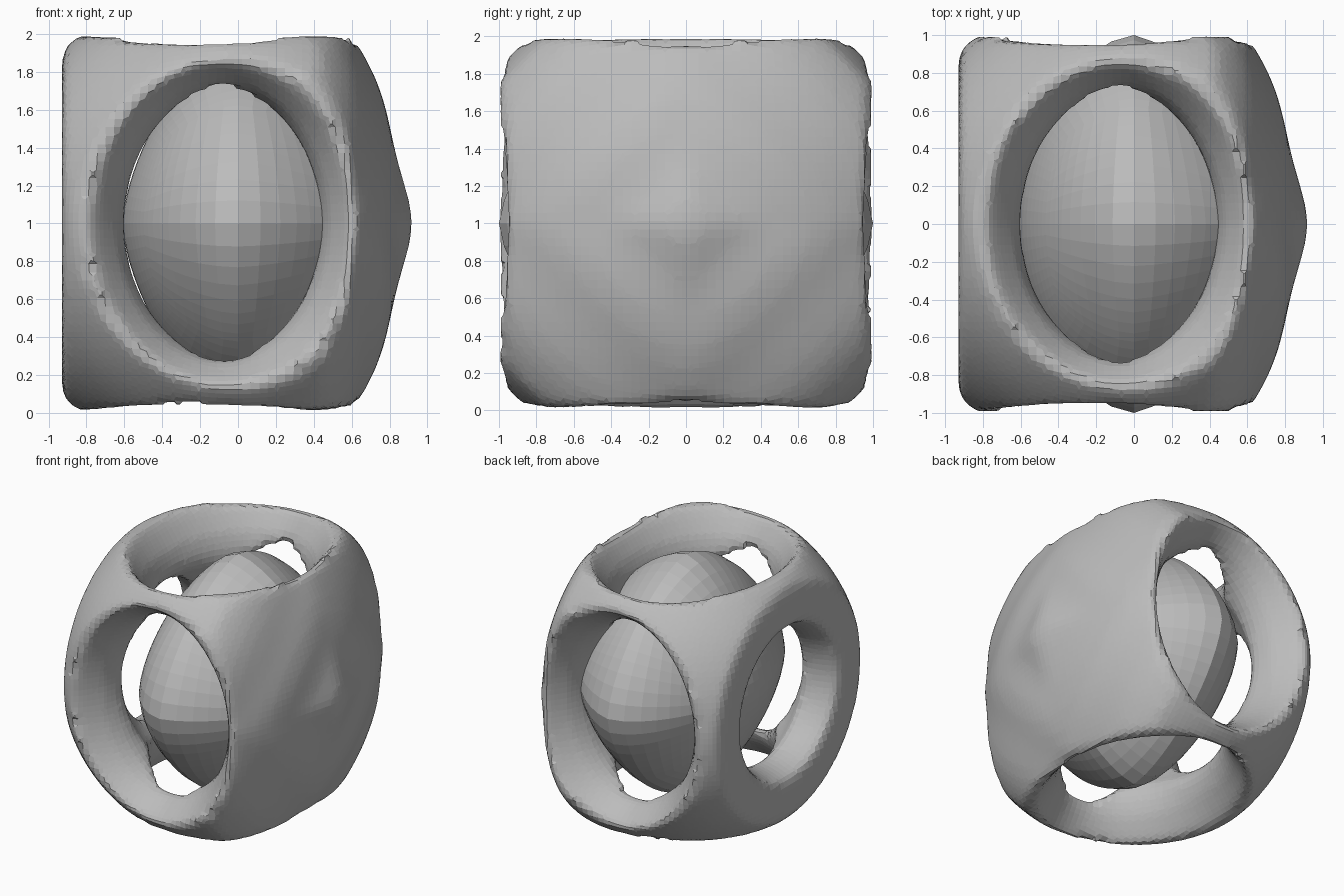
import bpy, bmesh, math
from mathutils import Vector, Matrix

if "Cube" in bpy.data.objects:
    bpy.data.objects.remove(bpy.data.objects["Cube"])

MID = Vector((0, 0, 1))
grey = bpy.data.materials.new("light_grey")
grey.use_nodes = True
grey.diffuse_color = (0.5, 0.5, 0.5, 1)
grey.node_tree.nodes["Principled BSDF"].inputs["Base Color"].default_value = (0.5, 0.5, 0.5, 1)


def finish(name, bm):
    bmesh.ops.recalc_face_normals(bm, faces=bm.faces)
    mesh = bpy.data.meshes.new(name)
    bm.to_mesh(mesh)
    bm.free()
    mesh.materials.append(grey)
    obj = bpy.data.objects.new(name, mesh)
    bpy.context.collection.objects.link(obj)
    return obj


def radial(name, distance, cuts):
    """Closed shape whose surface lies at distance(direction) from the middle."""
    bm = bmesh.new()
    bmesh.ops.create_cube(bm, size=2)
    bmesh.ops.subdivide_edges(bm, edges=bm.edges[:], cuts=cuts, use_grid_fill=True)
    for v in bm.verts:
        d = v.co.normalized()
        v.co = MID + d * distance(d)
    return finish(name, bm)


def egg(left, right, depth, height, p_left, p_right, p_up):
    """Super-ellipsoid with its own reach and fullness on each side."""
    def distance(d):
        ax, p = (right, p_right) if d.x > 0 else (left, p_left)
        level = (abs(d.x / ax) ** p + abs(d.y / depth) ** p) ** (1 / p)
        return (level ** p_up + abs(d.z / height) ** p_up) ** (-1 / p_up)
    return distance


def shell(d):
    """Box rounded by a ball, with a shallow rippled dome closing the +x side."""
    reach = [1.3, 0.995 / max(abs(d.y), abs(d.z), 1e-6)]
    if d.x < 0:
        reach.append(0.93 / -d.x)
    else:
        cx, a, b = 0.3, 1.16, 1.6
        qa = (d.x / a) ** 2 + (d.y ** 2 + d.z ** 2) / b ** 2
        qb = cx * d.x / a ** 2
        qc = (cx / a) ** 2 - 1
        t = (-qb + math.sqrt(qb * qb - qa * qc)) / qa
        ring = (abs(d.y) + abs(d.z)) * t
        knob = 0.055 * math.exp(-(ring / 0.32) ** 2)
        reach.append(t * (1 + 0.008 * math.cos(ring * 8.5)) + knob)
    return min(reach)


def hole(axis, ra, rb, shift, spread):
    """Flared elliptical plug pointing along axis."""
    bm = bmesh.new()
    rings = []
    for h, flare in ((0.2, 0), (0.68, 0), (0.8, 0.04), (0.92, 0.12), (1.1, 0.27)):
        ring = []
        for i in range(40):
            ang = math.tau * i / 40
            ring.append(bm.verts.new(((ra + flare * spread) * math.cos(ang),
                                      (rb + flare * spread) * math.sin(ang), h)))
        rings.append(ring)
    for low, high in zip(rings, rings[1:]):
        for i in range(40):
            j = (i + 1) % 40
            bm.faces.new((low[i], low[j], high[j], high[i]))
    bm.faces.new(rings[0])
    bm.faces.new(rings[-1])
    z = Vector(axis)
    x = Vector((0, 1, 0)) if abs(z.x) > 0.5 else Vector((1, 0, 0))
    turn = Matrix((x, z.cross(x), z)).transposed().to_4x4()
    bm.transform(Matrix.Translation(MID + Vector((shift, 0, 0))) @ turn)
    return finish("hole_cutter", bm)


# Outer frame with a hollow inside and five openings
frame = radial("frame", shell, 24)
cutters = [radial("cavity_cutter", egg(0.86, 0.45, 0.86, 0.86, 2, 2, 2), 15)]
for axis in ((0, -1, 0), (0, 1, 0), (0, 0, 1), (0, 0, -1)):
    cutters.append(hole(axis, 0.52, 0.7, -0.08, 1))
cutters.append(hole((-1, 0, 0), 0.54, 0.54, 0, 0.6))
for cutter in cutters:
    cutter.hide_render = True
    cut = frame.modifiers.new("opening", 'BOOLEAN')
    cut.operation = 'DIFFERENCE'
    cut.solver = 'EXACT'
    cut.object = cutter

# Soften the frame into an even, faceted skin
skin = frame.modifiers.new("skin", 'REMESH')
skin.mode = 'VOXEL'
skin.voxel_size = 0.045
soft = frame.modifiers.new("soften", 'SMOOTH')
soft.factor = 0.5
soft.iterations = 3

bpy.context.view_layer.update()
graph = bpy.context.evaluated_depsgraph_get()
baked = bpy.data.meshes.new_from_object(frame.evaluated_get(graph))
frame.modifiers.clear()
frame.data = baked
baked.materials.clear()
baked.materials.append(grey)
for cutter in cutters:
    bpy.data.objects.remove(cutter)

# Core: flatter on the open side, tapering into the closed side
core = radial("core", egg(0.61, 0.84, 1.0, 0.95, 1.75, 1.45, 1.55), 15)
